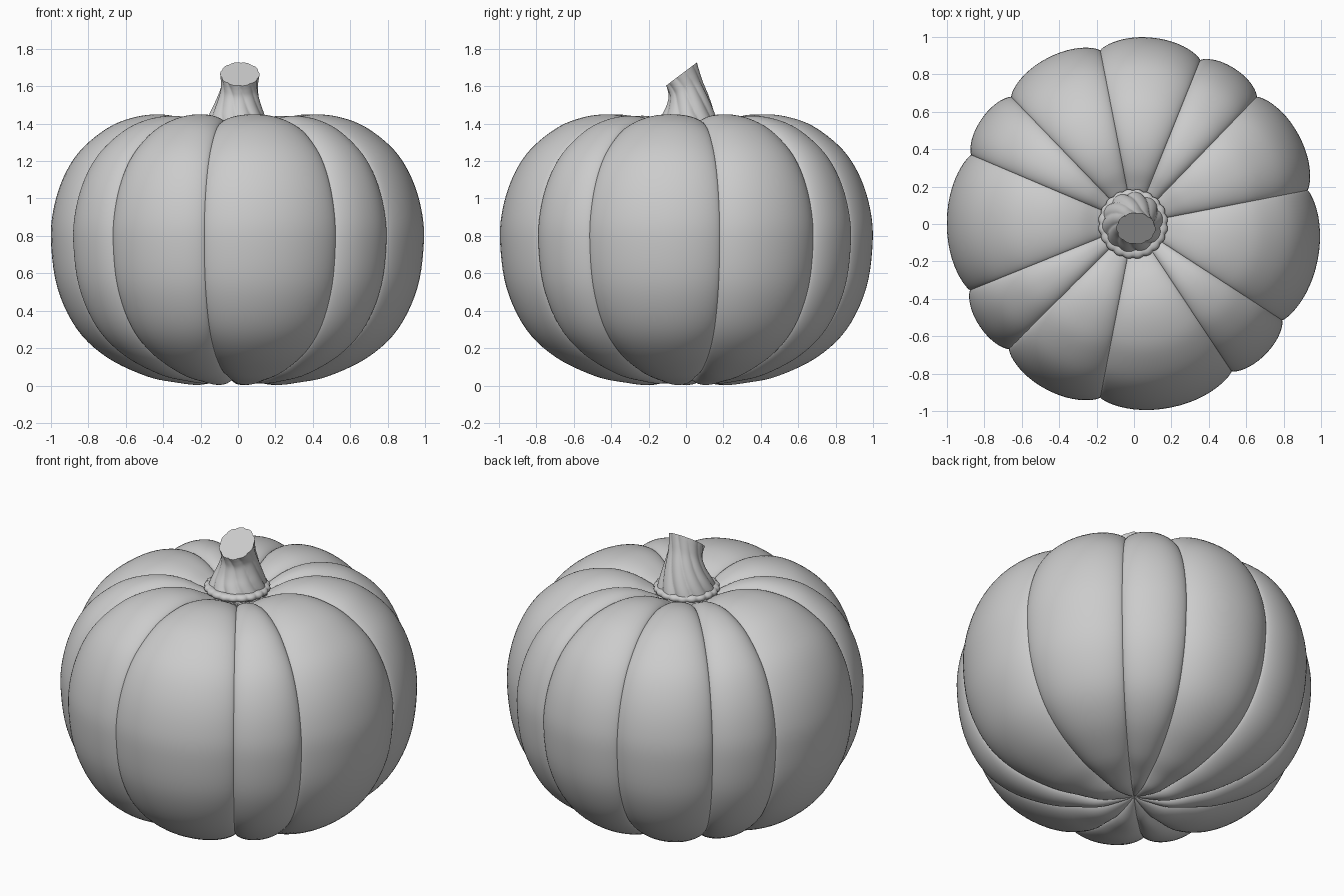
import bpy, bmesh, math
from math import sin, cos, radians, pi, tau
from mathutils import Vector

if "Cube" in bpy.data.objects:
    bpy.data.objects.remove(bpy.data.objects["Cube"])


def spline(pts, steps):
    """Smooth Catmull-Rom sampling through a few points."""
    p = [Vector(q) for q in pts]
    p = [2 * p[0] - p[1]] + p + [2 * p[-1] - p[-2]]
    out = []
    for i in range(1, len(p) - 2):
        a, b, c, d = p[i - 1:i + 3]
        for k in range(steps):
            t = k / steps
            out.append(0.5 * (2 * b + (c - a) * t + (2 * a - 5 * b + 4 * c - d) * t * t
                              + (3 * b - a - 3 * c + d) * t ** 3))
    return out + [p[-2]]


def skin(name, rings, angle, loop=False):
    """Join rings of points into a surface, capped at the ends unless looped."""
    bm = bmesh.new()
    rows = [[bm.verts.new(co) for co in ring] for ring in rings]
    n = len(rows[0])
    pairs = list(zip(rows, rows[1:])) + ([(rows[-1], rows[0])] if loop else [])
    for lo, hi in pairs:
        for j in range(n):
            k = (j + 1) % n
            bm.faces.new((lo[j], lo[k], hi[k], hi[j]))
    if not loop:
        bm.faces.new(rows[0][::-1])
        bm.faces.new(rows[-1])
    bmesh.ops.recalc_face_normals(bm, faces=bm.faces)
    me = bpy.data.meshes.new(name)
    bm.to_mesh(me)
    bm.free()
    ob = bpy.data.objects.new(name, me)
    bpy.context.collection.objects.link(ob)
    bpy.ops.object.select_all(action='DESELECT')
    ob.select_set(True)
    bpy.context.view_layer.objects.active = ob
    bpy.ops.object.shade_smooth_by_angle(angle=radians(angle))
    return ob


# Pumpkin body: uneven lobes between grooves at these angles
grooves = [11, 46, 68, 101, 134, 157, 202, 225, 259, 303.5, 327]
columns = []                                   # (angle, groove amount 0..1)
for a, b in zip(grooves, grooves[1:] + [grooves[0] + 360]):
    small = 0.2 if b - a < 30 else 0.0         # narrow lobes bulge less
    for k in range(24):
        s = -cos(pi * k / 24)                  # denser columns near grooves
        bulge = (1 - abs(s) ** 2.2) ** 0.75 * (1 - small)
        columns.append((radians(a + (b - a) * (s + 1) / 2), 1 - bulge))

profile = spline([(0.004, 0.06), (0.07, 0.035), (0.2, 0.004), (0.33, 0.016), (0.49, 0.05),
                  (0.7, 0.15), (0.86, 0.3), (0.965, 0.52), (1.0, 0.77), (0.985, 0.95),
                  (0.93, 1.12), (0.84, 1.26), (0.7, 1.375), (0.57, 1.43), (0.43, 1.45),
                  (0.3, 1.43), (0.2, 1.385), (0.14, 1.355), (0.01, 1.34)], 5)
rings = []
for r, z in profile:
    depth = 0.056 * min(1, r / 0.25)
    rings.append([((r * (1 - depth * g)) * cos(a), (r * (1 - depth * g)) * sin(a),
                   0.75 + (z - 0.75) * (1 - depth * g)) for a, g in columns])
skin("pumpkin_body", rings, 60)

# Scalloped collar where the stem meets the body
N = 160
rings = []
for k in range(12):
    t = tau * k / 12
    ring = []
    for j in range(N):
        a = tau * j / N
        r = 0.15 + 0.03 * cos(t)
        r += (0.008 * abs(sin(10 * a)) - 0.001) * (1 + cos(t)) / 2
        ring.append((r * cos(a) - 0.005, r * sin(a), 1.388 + 0.022 * sin(t)))
    rings.append(ring)
skin("stem_collar", rings, 60, loop=True)

# Twisted, ribbed stem leaning back then forward, with a slanted cut top
# each point: centre x, centre y, centre z, radius, tilt in degrees
N = 144
path = [(-0.008, 0.005, 1.36, 0.172, 0), (-0.008, 0.006, 1.41, 0.158, 4),
        (-0.006, 0.006, 1.46, 0.14, 9), (0.0, 0.005, 1.52, 0.117, 17),
        (0.006, -0.002, 1.58, 0.1, 26), (0.009, -0.012, 1.625, 0.099, 32),
        (0.01, -0.024, 1.665, 0.104, 37)]
rings = []
stations = spline([Vector(p) for p in path], 5)
for i, (cx, cy, cz, rad, tilt) in enumerate(stations):
    u = i / (len(stations) - 1)
    ring = []
    for j in range(N):
        a = tau * j / N
        rib = abs(sin(5 * (a + 1.0 * u))) ** 0.7
        r = rad * (1 + (0.11 - 0.05 * u) * (rib - 0.75))
        x, y = r * cos(a), r * sin(a)
        ring.append((cx + x, cy + y * cos(radians(tilt)), cz + y * sin(radians(tilt))))
    rings.append(ring)
skin("stem", rings, 40)
